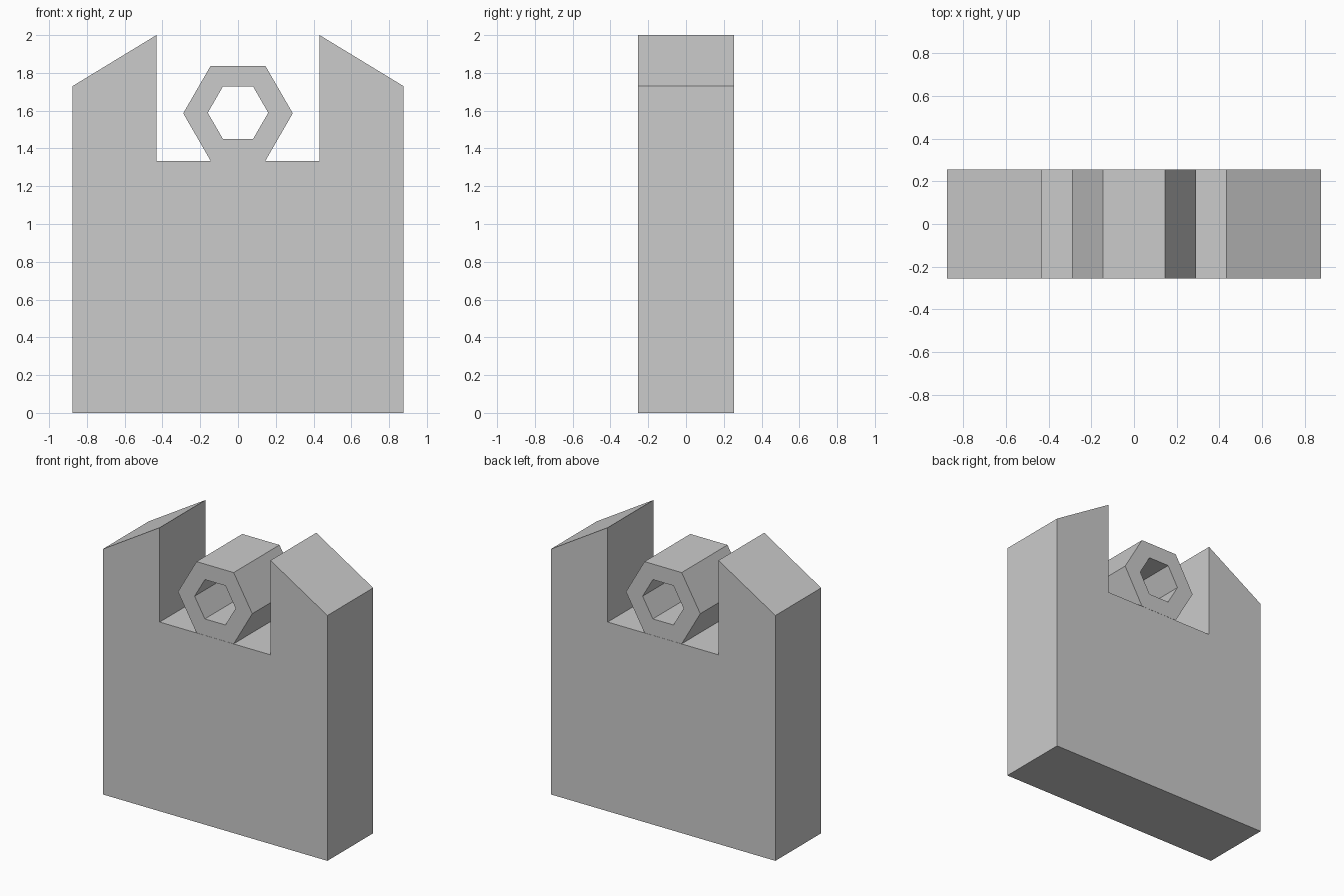
import bpy, bmesh, math

if "Cube" in bpy.data.objects:
    bpy.data.objects.remove(bpy.data.objects["Cube"])

HALF_DEPTH = 0.255


def make_object(name, bm):
    bmesh.ops.recalc_face_normals(bm, faces=bm.faces)
    mesh = bpy.data.meshes.new(name)
    bm.to_mesh(mesh)
    bm.free()
    obj = bpy.data.objects.new(name, mesh)
    bpy.context.collection.objects.link(obj)
    return obj


def hexagon(radius, z):
    return [(radius * math.cos(math.radians(60 * i)),
             z + radius * math.sin(math.radians(60 * i))) for i in range(6)]


# Notched block: half profile mirrored across x, then extruded in y
half = [(0.876, 0), (0.876, 1.73), (0.432, 2.0), (0.432, 1.334)]
profile = half + [(-x, z) for x, z in reversed(half)]
bm = bmesh.new()
face = bm.faces.new([bm.verts.new((x, -HALF_DEPTH, z)) for x, z in profile])
ext = bmesh.ops.extrude_face_region(bm, geom=[face], use_keep_orig=True)
moved = [v for v in ext["geom"] if isinstance(v, bmesh.types.BMVert)]
bmesh.ops.translate(bm, verts=moved, vec=(0, 2 * HALF_DEPTH, 0))
make_object("notched_block", bm)

# Hexagonal tube lying in the notch: four rings bridged into a closed loop
outer, inner = hexagon(0.29, 1.586), hexagon(0.16, 1.589)
bm = bmesh.new()
rings = []
for ring, y in ((outer, -HALF_DEPTH), (outer, HALF_DEPTH),
                (inner, HALF_DEPTH), (inner, -HALF_DEPTH)):
    rings.append([bm.verts.new((x, y, z)) for x, z in ring])
for r in range(4):
    a, b = rings[r], rings[(r + 1) % 4]
    for i in range(6):
        j = (i + 1) % 6
        bm.faces.new((a[i], a[j], b[j], b[i]))
make_object("hex_tube", bm)
